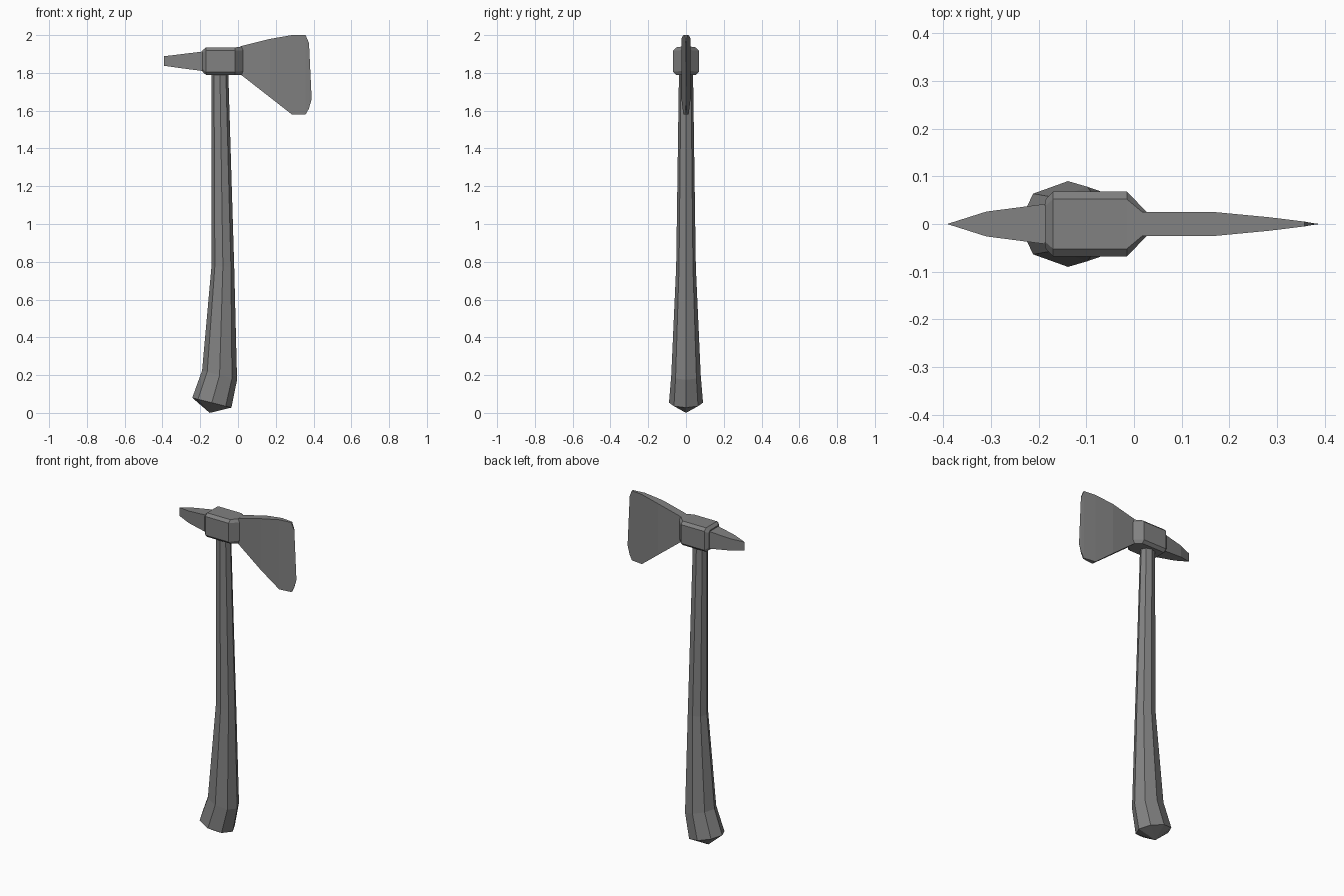
import bpy, bmesh
from math import cos, sin, pi

cube = bpy.data.objects.get("Cube")
if cube:
    bpy.data.objects.remove(cube, do_unlink=True)

grey = bpy.data.materials.new("dark grey")
grey.use_nodes = True
colour = (0.22, 0.22, 0.22, 1)
grey.diffuse_color = colour
grey.node_tree.nodes["Principled BSDF"].inputs["Base Color"].default_value = colour


def loft(name, rings, tip=None):
    """Skin a list of equal rings; the first end closes flat or to a tip."""
    bm = bmesh.new()
    loops = [[bm.verts.new(p) for p in ring] for ring in rings]
    n = len(loops[0])
    for a, b in zip(loops, loops[1:]):
        for i in range(n):
            j = (i + 1) % n
            bm.faces.new((a[i], a[j], b[j], b[i]))
    if tip:
        end = bm.verts.new(tip)
        for i in range(n):
            bm.faces.new((loops[0][i], loops[0][(i + 1) % n], end))
    else:
        bm.faces.new(loops[0])
    bm.faces.new(loops[-1])
    bmesh.ops.remove_doubles(bm, verts=bm.verts, dist=0.0005)
    bmesh.ops.recalc_face_normals(bm, faces=bm.faces)
    mesh = bpy.data.meshes.new(name)
    bm.to_mesh(mesh)
    bm.free()
    mesh.materials.append(grey)
    obj = bpy.data.objects.new(name, mesh)
    bpy.context.collection.objects.link(obj)


def tilted_octagon(left, z_left, right, z_right, half_y):
    ring = []
    for i in range(8):
        a = i * pi / 4
        t = (1 + cos(a)) / 2
        ring.append((left + (right - left) * t, half_y * sin(a),
                     z_left + (z_right - z_left) * t))
    return ring


def slab(x_low, z_low, x_high, z_high, half_y):
    return [(x_low, -half_y, z_low), (x_low, half_y, z_low),
            (x_high, half_y, z_high), (x_high, -half_y, z_high)]


def chamfered(x, half_y, low, high, cut_y, cut_z):
    y, i = half_y, half_y - cut_y
    return [(x, -i, low), (x, i, low), (x, y, low + cut_z), (x, y, high - cut_z),
            (x, i, high), (x, -i, high), (x, -y, high - cut_z), (x, -y, low + cut_z)]


# Eight-sided handle with a swept, pointed butt
loft("handle", [
    tilted_octagon(-0.242, 0.08, -0.035, 0.028, 0.09),
    tilted_octagon(-0.19, 0.225, -0.005, 0.175, 0.078),
    tilted_octagon(-0.14, 0.78, -0.02, 0.77, 0.052),
    tilted_octagon(-0.14, 1.82, -0.052, 1.82, 0.037),
], tip=(-0.15, 0, 0))

# Chamfered collar around the top of the handle
loft("head_collar", [
    chamfered(-0.187, 0.05, 1.805, 1.92, 0.013, 0.014),
    chamfered(-0.17, 0.068, 1.79, 1.935, 0.016, 0.016),
    chamfered(-0.015, 0.068, 1.79, 1.935, 0.016, 0.016),
    chamfered(0.027, 0.025, 1.79, 1.94, 0.008, 0.02),
])

# Flared blade thinning to a cutting edge
loft("blade", [
    slab(0.0, 1.80, 0.0, 1.935, 0.025),
    slab(0.025, 1.783, 0.025, 1.944, 0.025),
    slab(0.17, 1.67, 0.17, 1.98, 0.025),
    slab(0.285, 1.58, 0.285, 2.0, 0.014),
    slab(0.358, 1.58, 0.358, 2.0, 0.005),
    slab(0.375, 1.61, 0.375, 1.96, 0.002),
    slab(0.39, 1.66, 0.376, 1.955, 0.0),
])

# Rear spike tapering to a vertical edge
loft("rear_spike", [
    slab(-0.17, 1.808, -0.17, 1.915, 0.043),
    slab(-0.187, 1.81, -0.187, 1.913, 0.042),
    slab(-0.31, 1.826, -0.31, 1.898, 0.026),
    slab(-0.392, 1.838, -0.392, 1.888, 0.0),
])
